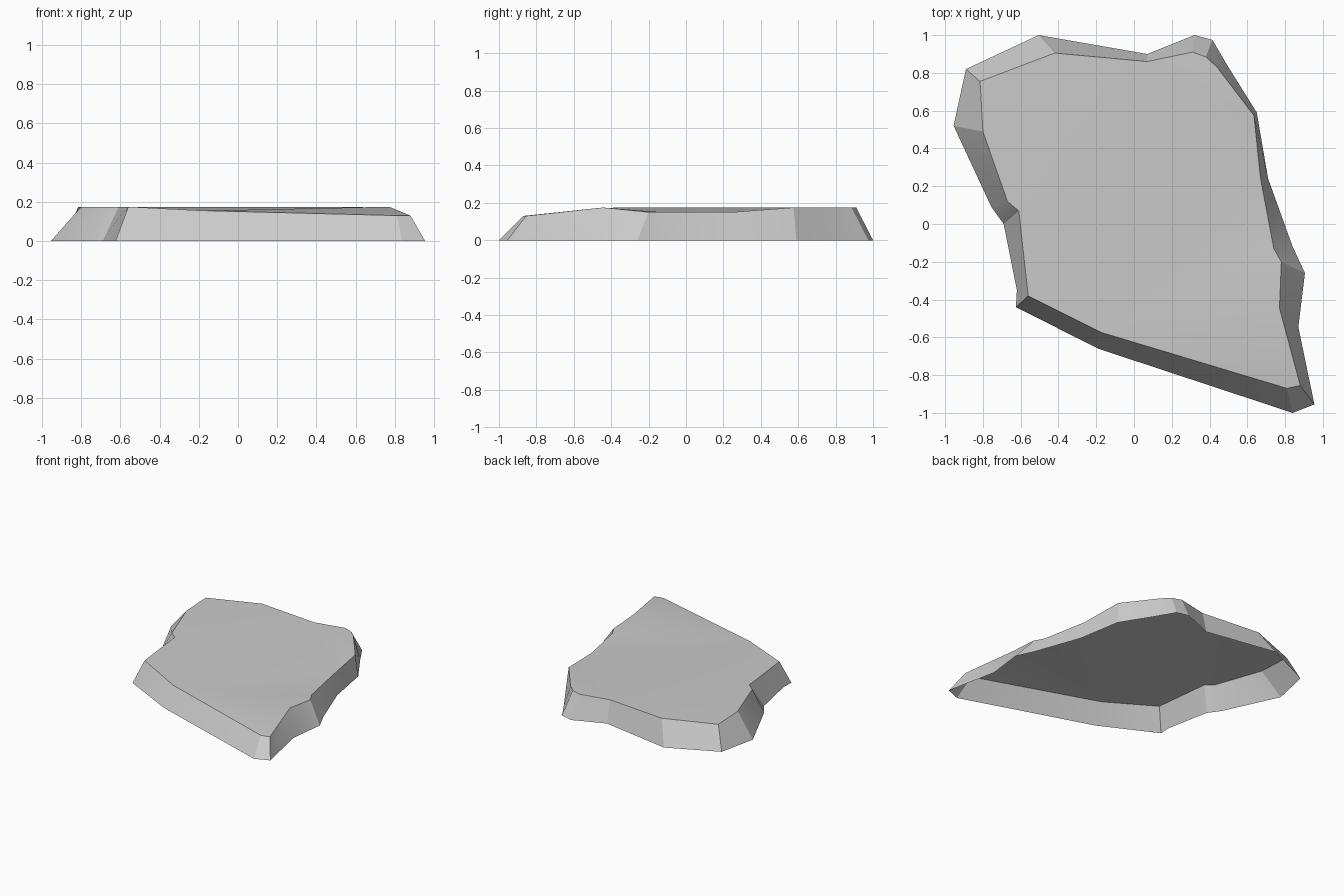
import bpy, bmesh, math

cube = bpy.data.objects.get("Cube")
if cube:
    bpy.data.objects.remove(cube)

# Stone colour
stone = bpy.data.materials.new("stone_grey")
stone.use_nodes = True
grey = (0.6, 0.6, 0.6, 1)
stone.diffuse_color = grey
stone.node_tree.nodes["Principled BSDF"].inputs["Base Color"].default_value = grey

# Ground outline and matching top rim, clockwise from the back left corner
base = [(-.89, .82), (-.505, 1), (.07, .9), (.32, 1), (.415, .975), (.5, .83),
        (.65, .59), (.71, .24), (.84, -.12), (.905, -.26), (.87, -.545),
        (.955, -.955), (.84, -1), (-.19, -.66), (-.625, -.44), (-.62, -.35),
        (-.69, 0), (-.755, .09), (-.955, .52)]
rim = [(-.815, .755), (-.42, .905), (.07, .86), (.31, .91), (.38, .885), (.44, .83),
       (.635, .575), (.67, .24), (.74, -.13), (.78, -.2), (.77, -.445),
       (.88, -.855), (.81, -.87), (-.17, -.575), (-.56, -.38), (-.57, -.29),
       (-.61, .07), (-.67, .12), (-.8, .49)]
height = 0.175
worn = {7: .15, 8: .15, 9: .15, 11: .13, 12: .13, 13: .155}  # worn-down rim corners

# Sloped shell, open underneath, with a lightly sagging top
bm = bmesh.new()
low = [bm.verts.new((x, y, 0)) for x, y in base]
high = [bm.verts.new((x, y, worn.get(i, height))) for i, (x, y) in enumerate(rim)]
n = len(low)
for i in range(n):
    j = (i + 1) % n
    bm.faces.new((low[j], low[i], high[i], high[j]))
top = bm.faces.new(high[::-1])
bmesh.ops.triangulate(bm, faces=[top], quad_method='BEAUTY', ngon_method='BEAUTY')

mesh = bpy.data.meshes.new("stone_slab")
bm.to_mesh(mesh)
bm.free()
mesh.materials.append(stone)
slab = bpy.data.objects.new("stone_slab", mesh)
bpy.context.collection.objects.link(slab)

# Soft shading over the gentle bends, crisp rims
bpy.ops.object.select_all(action='DESELECT')
slab.select_set(True)
bpy.context.view_layer.objects.active = slab
bpy.ops.object.shade_smooth_by_angle(angle=math.radians(20))
